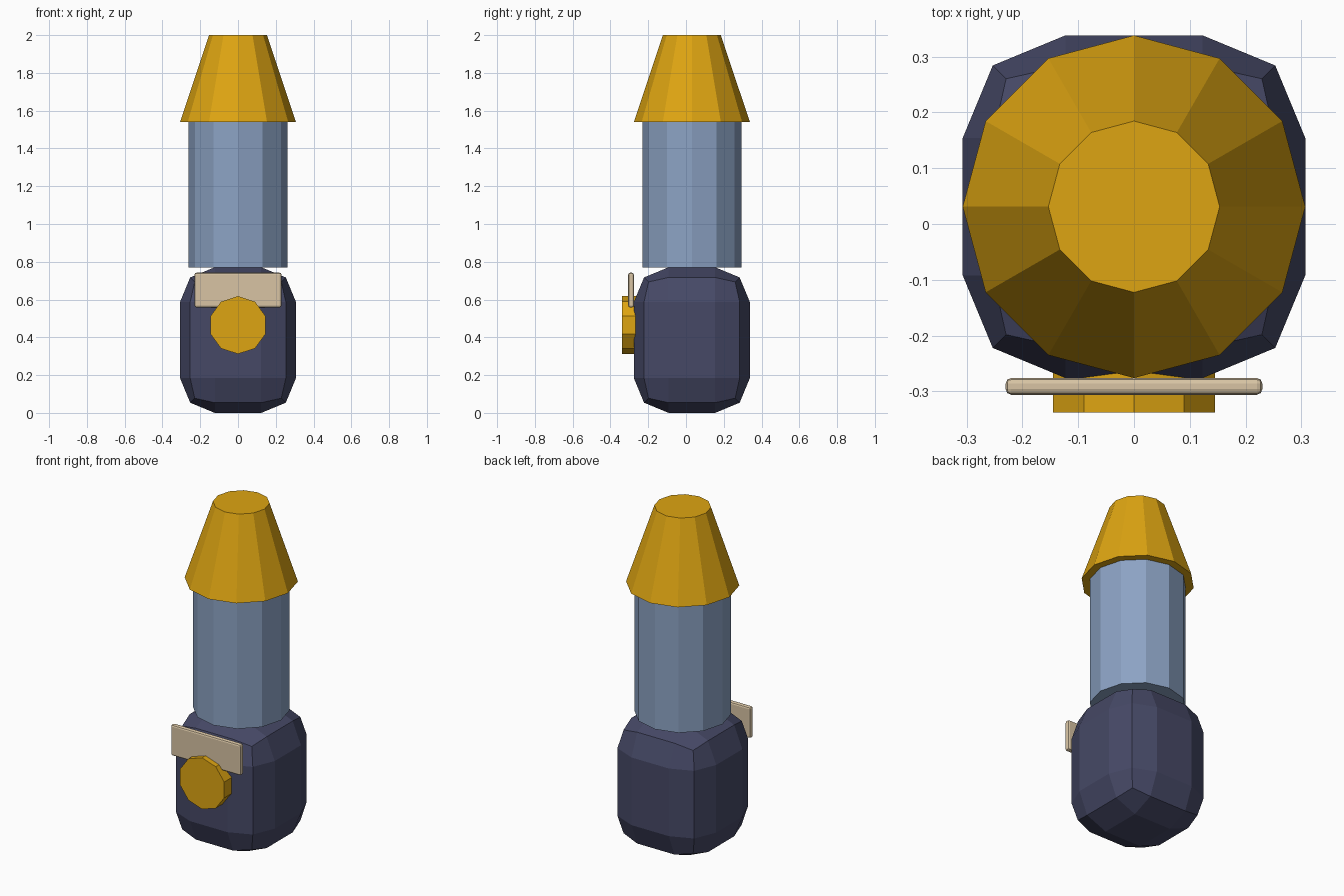
import bpy
import math

default_cube = bpy.data.objects.get("Cube")
if default_cube:
    bpy.data.objects.remove(default_cube, do_unlink=True)

BODY_Y = 0.031    # depth axis shared by body, column and cone
RADIUS = 0.307    # half width of the body
BODY_TOP = 0.771
COLUMN_TOP = 1.54


def make_material(name, rgb):
    mat = bpy.data.materials.new(name)
    mat.use_nodes = True
    colour = (*rgb, 1)
    mat.diffuse_color = colour
    mat.node_tree.nodes["Principled BSDF"].inputs["Base Color"].default_value = colour
    return mat


navy = make_material("dark navy", (0.061, 0.066, 0.133))
steel = make_material("steel blue", (0.262, 0.366, 0.552))
amber = make_material("amber", (0.73, 0.376, 0.006))
tan = make_material("tan", (0.686, 0.552, 0.371))


def finish(name, mat):
    obj = bpy.context.object
    obj.name = name
    obj.data.materials.append(mat)
    return obj


def rounded_box(name, centre, size, bevel, mat):
    bpy.ops.mesh.primitive_cube_add(size=1, location=centre)
    obj = finish(name, mat)
    for v in obj.data.vertices:
        v.co = [c * s for c, s in zip(v.co, size)]
    mod = obj.modifiers.new("Bevel", "BEVEL")
    mod.width = bevel
    mod.segments = 2
    return obj


def upright_cone(name, r_bottom, r_top, z_bottom, z_top, mat):
    bpy.ops.mesh.primitive_cone_add(
        vertices=12, radius1=r_bottom, radius2=r_top, depth=z_top - z_bottom,
        location=(0, BODY_Y, (z_bottom + z_top) / 2))
    return finish(name, mat)


# Chunky rounded body
rounded_box("body", (0, BODY_Y, BODY_TOP / 2),
            (2 * RADIUS, 2 * RADIUS, BODY_TOP), 0.184, navy)

# Column and tapered cap
upright_cone("column", 0.262, 0.262, BODY_TOP, COLUMN_TOP, steel)
upright_cone("tapered_cap", RADIUS, RADIUS / 2, COLUMN_TOP, 2, amber)

# Ten-sided front knob, a vertex pointing up
bpy.ops.mesh.primitive_cylinder_add(
    vertices=10, radius=0.153, depth=0.08, location=(0, -0.298, 0.465),
    rotation=(math.pi / 2, 0, 0))
finish("front_knob", amber)

# Thin plate above the knob
rounded_box("front_plate", (0, -0.291, 0.65), (0.46, 0.03, 0.184), 0.01, tan)
